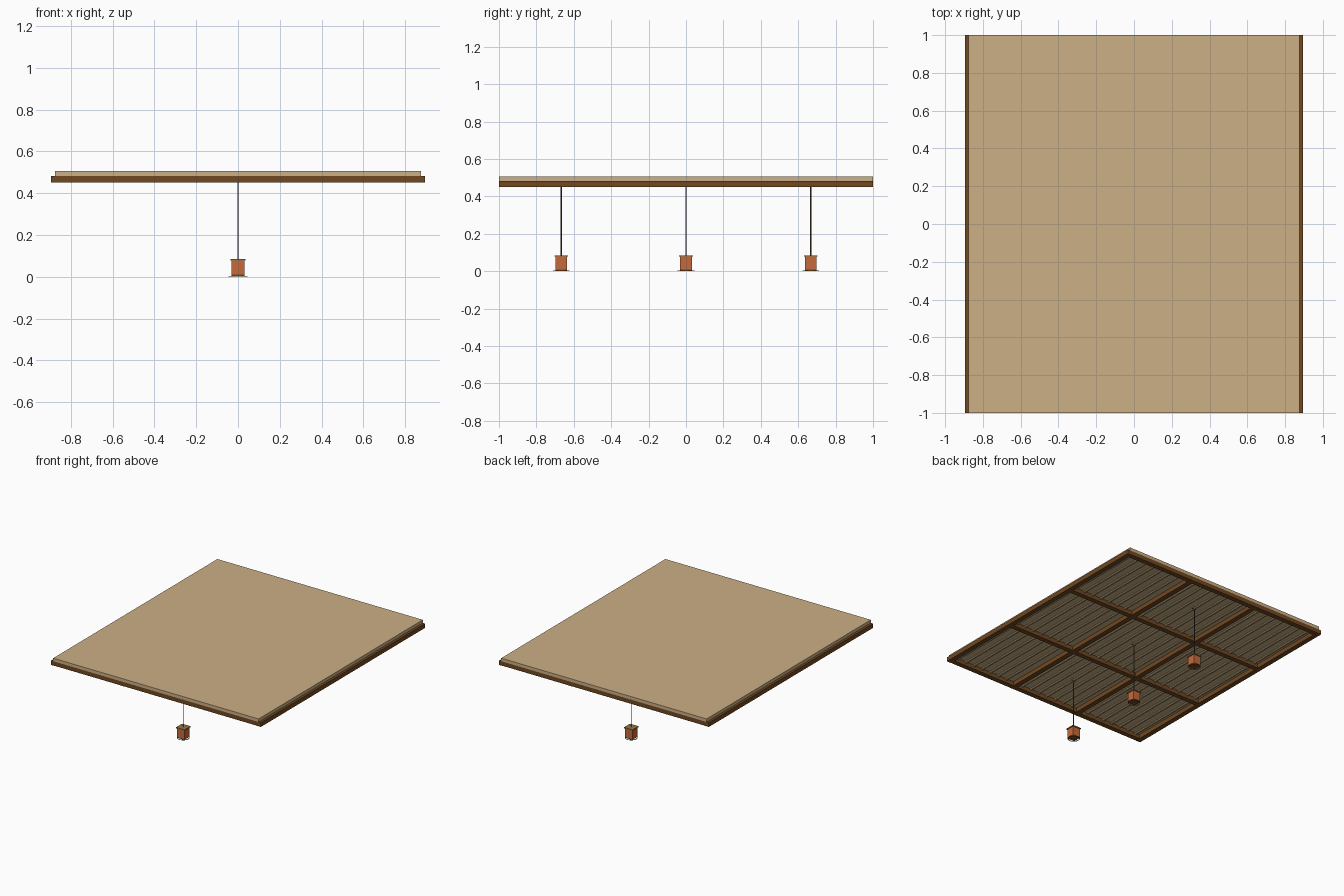
import bpy
import math

cube = bpy.data.objects.get("Cube")
if cube:
    bpy.data.objects.remove(cube, do_unlink=True)


def material(name, r, g, b):
    """Flat material from an sRGB colour, stored as linear."""
    col = [(c / 255) ** 2.2 for c in (r, g, b)] + [1.0]
    m = bpy.data.materials.new(name)
    m.use_nodes = True
    m.diffuse_color = col
    m.node_tree.nodes["Principled BSDF"].inputs["Base Color"].default_value = col
    return m


TAN = material("tan_board", 203, 174, 132)
WOOD = material("dark_wood", 112, 74, 38)
POLE = material("pale_cane", 188, 165, 125)
ORANGE = material("orange_paper", 196, 106, 62)
BRASS = material("dull_brass", 150, 115, 65)
CORD = material("cord_brown", 92, 78, 58)


def finish(name, mat):
    ob = bpy.context.object
    ob.name = name
    ob.data.materials.append(mat)
    return ob


def box(name, mat, x, y, z):
    """Box from (low, high) pairs on each axis."""
    centre = [(a + b) / 2 for a, b in (x, y, z)]
    bpy.ops.mesh.primitive_cube_add(size=1, location=centre)
    bpy.context.object.scale = [b - a for a, b in (x, y, z)]
    bpy.ops.object.transform_apply(location=False, rotation=False, scale=True)
    return finish(name, mat)


def rod(name, mat, radius, depth, loc, sides=10, along_y=False):
    bpy.ops.mesh.primitive_cylinder_add(
        vertices=sides, radius=radius, depth=depth, location=loc,
        rotation=(math.pi / 2 if along_y else 0, 0, 0))
    bpy.ops.object.shade_smooth_by_angle()
    return finish(name, mat)


HALF_X, HALF_Y = 0.895, 1.0
BEAM_W = 0.038
LOW, JOIN, TOP = 0.45, 0.483, 0.507

# Roof board
box("ceiling_board", TAN, (-0.876, 0.876), (-HALF_Y, HALF_Y), (JOIN, TOP))

# Long beams and cross beams, a three by three grid
h = BEAM_W / 2
for i in range(4):
    t = -1 + 2 * i / 3
    cx, cy = t * (HALF_X - h), t * (HALF_Y - h)
    box("long_beam", WOOD, (cx - h, cx + h), (-HALF_Y, HALF_Y), (LOW, JOIN))
    box("cross_beam", WOOD, (-HALF_X + h, HALF_X - h), (cy - h, cy + h),
        (LOW + 0.001, JOIN))

# Thin canes under the board
for i in range(-11, 12):
    rod("ceiling_cane", POLE, 0.009, 2 * HALF_Y - 0.001,
        (i * 0.075, 0, JOIN - 0.004), 8, True)


# Hanging lanterns
def lantern(y):
    rod("ceiling_rose", BRASS, 0.016, 0.008, (0, y, JOIN - 0.004), 12)
    rod("hanging_cord", CORD, 0.0028, JOIN - 0.085, (0, y, (JOIN + 0.085) / 2), 8)
    b = 0.031
    box("lantern_shade", ORANGE, (-b, b), (y - b, y + b), (0.01, 0.08))
    c = 0.037
    box("lantern_cap", BRASS, (-c, c), (y - c, y + c), (0.078, 0.085))
    box("lantern_base", WOOD, (-b, b), (y - b, y + b), (0.004, 0.01))
    bpy.ops.mesh.primitive_torus_add(
        location=(0, y, 0.0025), major_radius=0.042, minor_radius=0.0025,
        major_segments=24, minor_segments=6)
    bpy.ops.object.shade_smooth_by_angle()
    finish("lantern_ring", BRASS)


for y in (-0.667, 0, 0.667):
    lantern(y)
